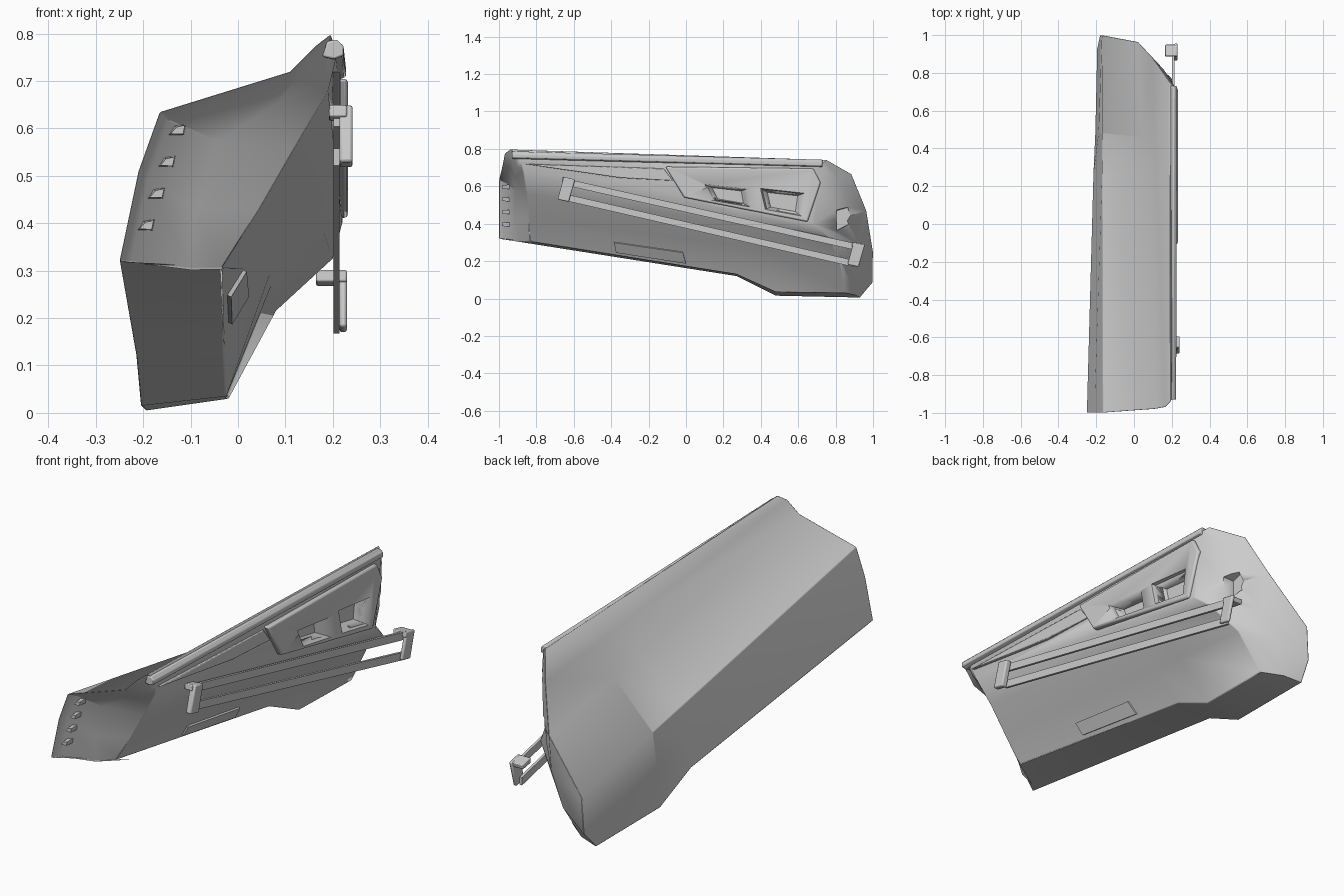
import bpy, bmesh, math
from mathutils import Vector as V

if "Cube" in bpy.data.objects:
    bpy.data.objects.remove(bpy.data.objects["Cube"])


def make(name, verts, faces, bevel=0.0, angle=35):
    me = bpy.data.meshes.new(name)
    me.from_pydata([tuple(v) for v in verts], [], faces)
    bm = bmesh.new()
    bm.from_mesh(me)
    bmesh.ops.recalc_face_normals(bm, faces=bm.faces)
    bm.to_mesh(me)
    bm.free()
    ob = bpy.data.objects.new(name, me)
    bpy.context.collection.objects.link(ob)
    bpy.ops.object.select_all(action='DESELECT')
    bpy.context.view_layer.objects.active = ob
    ob.select_set(True)
    bpy.ops.object.shade_smooth_by_angle(angle=math.radians(angle))
    if bevel:
        m = ob.modifiers.new("edge", 'BEVEL')
        m.width, m.segments, m.angle_limit = bevel, 2, math.radians(angle)
    return ob


def hull(name, a, b, bevel=0.0):
    """Solid between two matching polygons."""
    n = len(a)
    f = [list(range(n)), list(range(n, 2 * n))]
    f += [[i, (i + 1) % n, n + (i + 1) % n, n + i] for i in range(n)]
    return make(name, list(a) + list(b), f, bevel)


def side_prism(name, yz, x0, x1, bevel=0.0, taper=1.0):
    """Polygon in side view, extruded across x; taper scales the x0 end."""
    cy = sum(p[0] for p in yz) / len(yz)
    cz = sum(p[1] for p in yz) / len(yz)
    a = [V((x0, cy + (y - cy) * taper, cz + (z - cz) * taper)) for y, z in yz]
    return hull(name, a, [V((x1, y, z)) for y, z in yz], bevel)


def lerp_row(a, b, t):
    return [p.lerp(q, t) for p, q in zip(a, b)]


def row(*pts):
    return [V(p) for p in pts]


# Door shell: profiles run bottom to top, outer skin then inner panel
out_f = row((-.25, -1, .32), (-.21, -1, .51), (-.165, -1, .635),
            (.11, -.98, .72), (.165, -.97, .775), (.195, -.94, .798))
out_r = row((-.195, .93, .005), (-.18, .998, .085), (-.17, 1, .25),
            (.02, .965, .47), (.095, .885, .665), (.19, .75, .742))
in_f = row((-.035, -.835, .305), (.045, -.84, .43), (.12, -.85, .56),
           (.19, -.87, .68), (.2, -.88, .72), (.21, -.9, .765))
in_r = row((-.02, .85, .03), (.08, .82, .215), (.2, .77, .325),
           (.22, .68, .4), (.22, .71, .6), (.215, .73, .72))
hinge = row((-.1, -.89, .303), (-.09, -.915, .43), (-.045, -.91, .575),
            (.08, -.915, .65), (.18, -.9, .705), (.2, -.92, .775))
outer, inner = [out_f], [in_f]
for t, ob_pt, ib_pt in ((.635, (-.215, .27, .12), (-.03, .27, .13)),
                        (.74, (-.205, .48, .015), (-.025, .48, .035))):
    o, i = lerp_row(out_f, out_r, t), lerp_row(in_f, in_r, t)
    o[0], i[0] = V(ob_pt), V(ib_pt)
    outer.append(o)
    inner.append(i)
outer.append(out_r)
inner.append(in_r)
rear_mid = lerp_row(out_r, in_r, .5)
for p, dx, dy in zip(rear_mid, (0, .01, .02, .01, 0, 0), (.02, .04, .04, .025, .02, 0)):
    p += V((dx, dy, 0))
lip = [p + V((0, .025, -.008)) for p in lerp_row(out_f, hinge, .16)]
lip[0].z += .008
cols = outer + [rear_mid] + inner[::-1] + [hinge, lip]
n, h = len(cols), 6
faces = []
for c in range(n):
    d = (c + 1) % n
    faces += [[c * h + r, d * h + r, d * h + r + 1, c * h + r + 1] for r in range(h - 1)]
for r in (0, h - 1):
    caps = [[k, k + 1, 7 - k, 8 - k] for k in range(3)] + [[3, 4, 5], [0, 8, 9, 10]]
    faces += [[c * h + r for c in cap] for cap in caps]
shell = make("door_shell", [p for c in cols for p in c], faces, .008, 42)

# Sill beam along the window line
beam_sec = [(-.025, -.02), (-.015, .012), (.005, .016), (.02, .002), (.02, -.018), (.0, -.026)]
hull("window_sill_beam",
     [V((.203 + x, -.93, .772 + z)) for x, z in beam_sec],
     [V((.208 + x, .73, .727 + z)) for x, z in beam_sec], .004)

# Upper trim panels
side_prism("front_trim", [(-.87, .72), (-.12, .695), (-.07, .63), (-.35, .645)], .19, .216, .004)
rest = side_prism("pocket_panel", [(-.11, .705), (.68, .695), (.72, .62), (.65, .41), (-.01, .54)],
                  .19, .232, .008)


def cutter(name, yz, x0, x1, taper, targets):
    cut = side_prism(name, yz, x0, x1, 0, taper)
    cut.hide_render = cut.hide_viewport = True
    for ob in targets:
        m = ob.modifiers.new("pocket", 'BOOLEAN')
        m.operation, m.solver, m.object = 'DIFFERENCE', 'EXACT', cut


# Two tapered pockets through panel and shell, and a latch recess on the rear face
cutter("pocket_cutter_front", [(.08, .62), (.34, .59), (.36, .48), (.13, .52)], .175, .26, .6, (rest, shell))
cutter("pocket_cutter_rear", [(.38, .6), (.65, .57), (.63, .43), (.41, .47)], .175, .26, .6, (rest, shell))
cutter("latch_cutter", [(.8, .48), (.87, .5), (.9, .4), (.8, .35)], .1, .26, .8, (shell,))


# Access plate lying on the lower panel
def on_panel(t, u):
    lo = inner[0][0].lerp(inner[1][0], t)
    hi = inner[0][1].lerp(inner[1][1], t)
    return lo.lerp(hi, u)


quad = [on_panel(*p) for p in ((.42, .12), (.76, .12), (.76, .5), (.42, .5))]
hull("access_plate", [p - V((.01, 0, -.005)) for p in quad], [p + V((.008, 0, -.004)) for p in quad])

# Pull rail: two flat bars and a hooked bracket at each end
for k, (z0, z1) in enumerate(((.622, .278), (.54, .186))):
    side_prism("pull_bar_%d" % k,
               [(-.64, z0 + .018), (.9, z1 + .018), (.9, z1 - .018), (-.64, z0 - .018)], .202, .214)
for name, y, z, hook in (("front_bracket", -.64, .585, .192), ("rear_bracket", .91, .237, .165)):
    lean = .017
    plate = [(y - .03 + lean, z + .065), (y + .03 + lean, z + .052),
             (y + .03 - lean, z - .068), (y - .03 - lean, z - .055)]
    side_prism(name, plate, .214, .242 if y < 0 else .23, .006)
    side_prism(name + "_hook", [(y - .02, z + .065), (y + .04, z + .052),
                                (y + .035, z + .03), (y - .024, z + .04)], hook, .23, .004)

# Wedge stops on the hinge face
for k in range(4):
    x, z = -.13 - .022 * k, .597 - .067 * k
    a = [V((x + dx, -.985, z + dz)) for dx, dz in
         ((-.012, -.008), (.014, -.009), (.018, .01), (0, .006))]
    b = [V((x + dx, -.92, z + dz)) for dx, dz in
         ((-.022, -.014), (.016, -.012), (.021, .013), (-.008, .01))]
    hull("hinge_stop_%d" % k, a, b)
